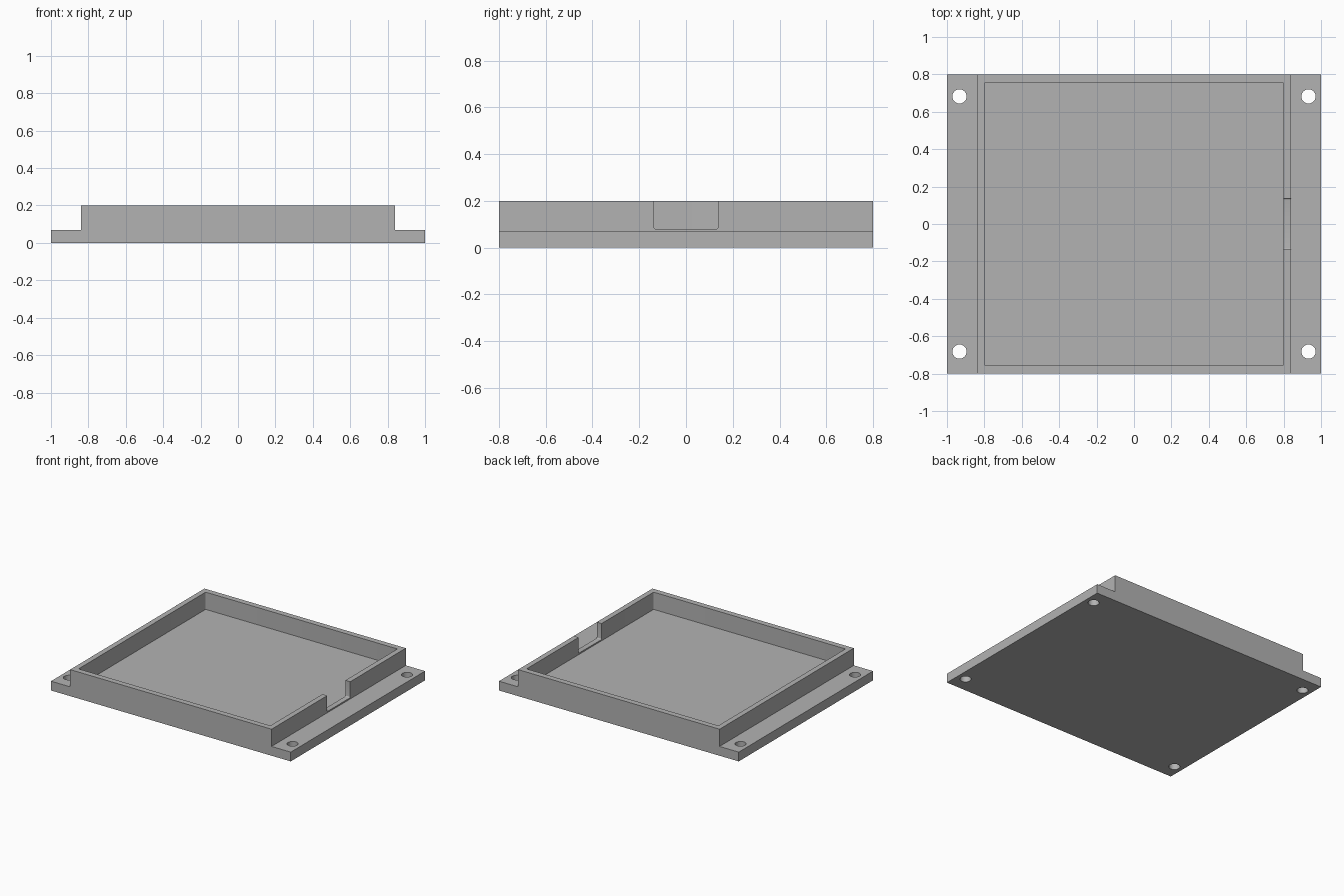
import bpy
import bmesh

cube = bpy.data.objects.get("Cube")
if cube:
    bpy.data.objects.remove(cube, do_unlink=True)

HALF_X, HALF_Y = 1.0, 0.8
WALL_X, FLANGE_Z, TOP_Z = 0.84, 0.07, 0.2

grey = bpy.data.materials.new("plain_grey")
grey.use_nodes = True
colour = (0.45, 0.45, 0.45, 1)
grey.diffuse_color = colour
grey.node_tree.nodes["Principled BSDF"].inputs["Base Color"].default_value = colour


def make_object(name, bm):
    bmesh.ops.recalc_face_normals(bm, faces=bm.faces)
    mesh = bpy.data.meshes.new(name)
    bm.to_mesh(mesh)
    bm.free()
    obj = bpy.data.objects.new(name, mesh)
    bpy.context.collection.objects.link(obj)
    mesh.materials.append(grey)
    return obj


def rounded_box(name, low, high, axis, radius=0.008):
    """Box whose edges running along one axis are rounded."""
    bm = bmesh.new()
    bmesh.ops.create_cube(bm, size=1)
    for v in bm.verts:
        for i in range(3):
            v.co[i] = high[i] if v.co[i] > 0 else low[i]
    edges = [e for e in bm.edges
             if abs(e.verts[0].co[axis] - e.verts[1].co[axis]) > radius]
    bmesh.ops.bevel(bm, geom=edges, offset=radius, segments=4,
                    profile=0.5, affect='EDGES')
    return make_object(name, bm)


def cut(target, cutter):
    cutter.hide_render = True
    mod = target.modifiers.new("cut", 'BOOLEAN')
    mod.operation = 'DIFFERENCE'
    mod.solver = 'EXACT'
    mod.object = cutter
    bpy.context.view_layer.objects.active = target
    bpy.ops.object.modifier_apply(modifier=mod.name)
    bpy.data.objects.remove(cutter, do_unlink=True)


# Tray body: stepped profile with a mounting flange on each side
half = [(HALF_X, 0), (HALF_X, FLANGE_Z), (WALL_X, FLANGE_Z), (WALL_X, TOP_Z)]
profile = half + [(-x, z) for x, z in reversed(half)]
bm = bmesh.new()
face = bm.faces.new([bm.verts.new((x, -HALF_Y, z)) for x, z in profile])
side = bmesh.ops.extrude_face_region(bm, geom=[face])["geom"]
bmesh.ops.translate(bm, vec=(0, 2 * HALF_Y, 0),
                    verts=[g for g in side if isinstance(g, bmesh.types.BMVert)])
tray = make_object("enclosure_tray", bm)

# Shallow cavity, and a cable notch through the right-hand wall
cut(tray, rounded_box("cavity_cutter", (-0.8, -0.757, FLANGE_Z),
                      (0.8, 0.757, 0.3), 2))
cut(tray, rounded_box("notch_cutter", (0.75, -0.137, 0.08),
                      (0.9, 0.137, 0.3), 0))

# Four mounting holes
for sx in (-1, 1):
    for sy in (-1, 1):
        bm = bmesh.new()
        bmesh.ops.create_cone(bm, cap_ends=True, segments=48,
                              radius1=0.038, radius2=0.038, depth=0.4)
        bmesh.ops.translate(bm, verts=bm.verts, vec=(sx * 0.933, sy * 0.682, 0))
        cut(tray, make_object("hole_cutter", bm))

bpy.ops.object.select_all(action='DESELECT')
tray.select_set(True)
bpy.context.view_layer.objects.active = tray
bpy.ops.object.shade_smooth_by_angle(angle=0.52)
